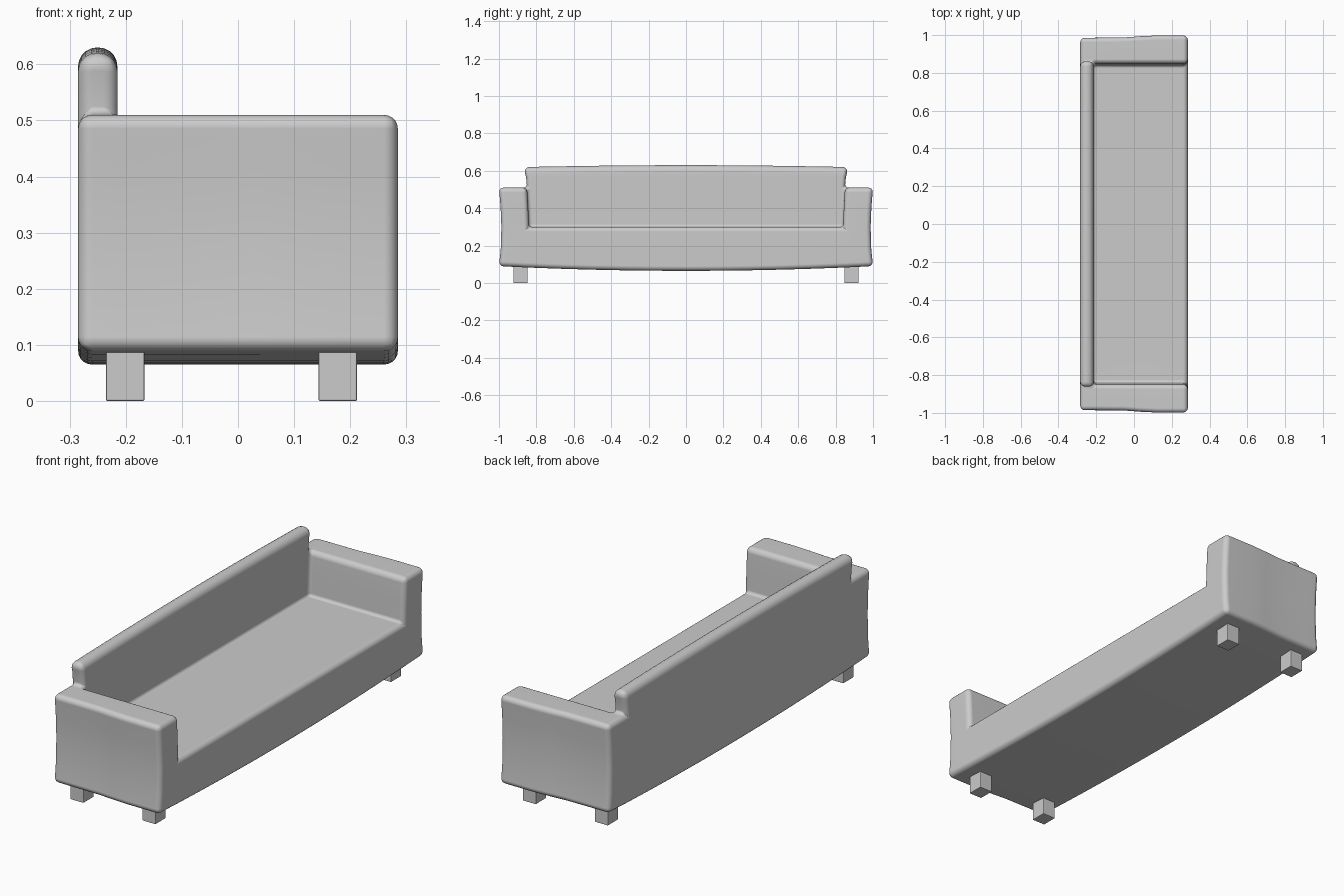
import bpy, bmesh, math
from itertools import product

if "Cube" in bpy.data.objects:
    bpy.data.objects.remove(bpy.data.objects["Cube"])

# Grid planes of the upholstered body
XS = [-0.285, -0.215, -0.05, 0.035, 0.12, 0.285]
YS = [-1.0] + [-0.85 + 0.17 * i for i in range(11)] + [1.0]
ZS = [0.065, 0.18, 0.30, 0.405, 0.51, 0.565, 0.63]


def filled(i, j, k):
    """Which grid cells are solid: base, two arms, back."""
    if not (0 <= i < len(XS) - 1 and 0 <= j < len(YS) - 1 and 0 <= k < len(ZS) - 1):
        return False
    arm = j in (0, len(YS) - 2)
    return k < 2 or (arm and k < 4) or (i == 0 and not arm)


def smoothstep(a, b, t):
    t = max(0.0, min(1.0, (t - a) / (b - a)))
    return t * t * (3 - 2 * t)


def soften(co):
    """Bulge the base and back, hollow the arm ends, flare the back."""
    x, y, z = co
    s, a = math.copysign(1, y), abs(y)
    if z < 0.07:
        co.z += 0.025 * a ** 2
    if z > 0.62:
        co.z -= 0.01 * (a / 0.85) ** 2
    if a > 0.99:
        t = (z - 0.065) / 0.445
        co.y = s * (0.988 + 0.012 * smoothstep(-0.1, 0.12, x)
                    - 0.013 * math.sin(math.pi * t))
    elif a > 0.84:
        if z > 0.52:
            co.y = s * (0.855 if z < 0.6 else 0.868)
        elif 0.29 < z < 0.5:
            co.y = s * (0.84 + 0.04 * (z - 0.30))


# Body: outer skin of the filled cells
bm = bmesh.new()
verts = {}


def vert(i, j, k):
    if (i, j, k) not in verts:
        verts[i, j, k] = bm.verts.new((XS[i], YS[j], ZS[k]))
    return verts[i, j, k]


for c in product(range(len(XS) - 1), range(len(YS) - 1), range(len(ZS) - 1)):
    if not filled(*c):
        continue
    for axis, d in product(range(3), (0, 1)):
        n = list(c)
        n[axis] += 1 if d else -1
        if filled(*n):
            continue
        u, w = (axis + 1) % 3, (axis + 2) % 3
        quad = []
        for du, dw in ((0, 0), (1, 0), (1, 1), (0, 1)):
            p = list(c)
            p[axis] += d
            p[u] += du
            p[w] += dw
            quad.append(vert(*p))
        bm.faces.new(quad if d else quad[::-1]).smooth = True

# Rounding amount: full roll on the back top, tight in the creases
bm.normal_update()
weight = bm.edges.layers.float.new("bevel_weight_edge")
for e in bm.edges:
    if e.calc_face_angle(0) > 1:
        if not e.is_convex:
            e[weight] = 0.45
        elif min(v.co.z for v in e.verts) > 0.62:
            e[weight] = 1.0
        else:
            e[weight] = 0.75
for v in bm.verts:
    soften(v.co)
mesh = bpy.data.meshes.new("sofa_body")
bm.to_mesh(mesh)
bm.free()
body = bpy.data.objects.new("sofa_body", mesh)
bpy.context.collection.objects.link(body)
bev = body.modifiers.new("rounding", 'BEVEL')
bev.limit_method = 'WEIGHT'
bev.width = 0.033
bev.segments = 5
body.modifiers.new("clean_shading", 'WEIGHTED_NORMAL')

# Four square legs
for x, y in product((-0.201, 0.178), (-0.885, 0.885)):
    bpy.ops.mesh.primitive_cube_add(size=1, location=(x, y, 0.0525))
    leg = bpy.context.object
    leg.name = ("back" if y > 0 else "front") + ("_left" if x < 0 else "_right") + "_leg"
    leg.scale = (0.069, 0.077, 0.105)
    bpy.ops.object.transform_apply(location=False, rotation=False, scale=True)
    b = leg.modifiers.new("edge", 'BEVEL')
    b.width = 0.003
    b.segments = 2
